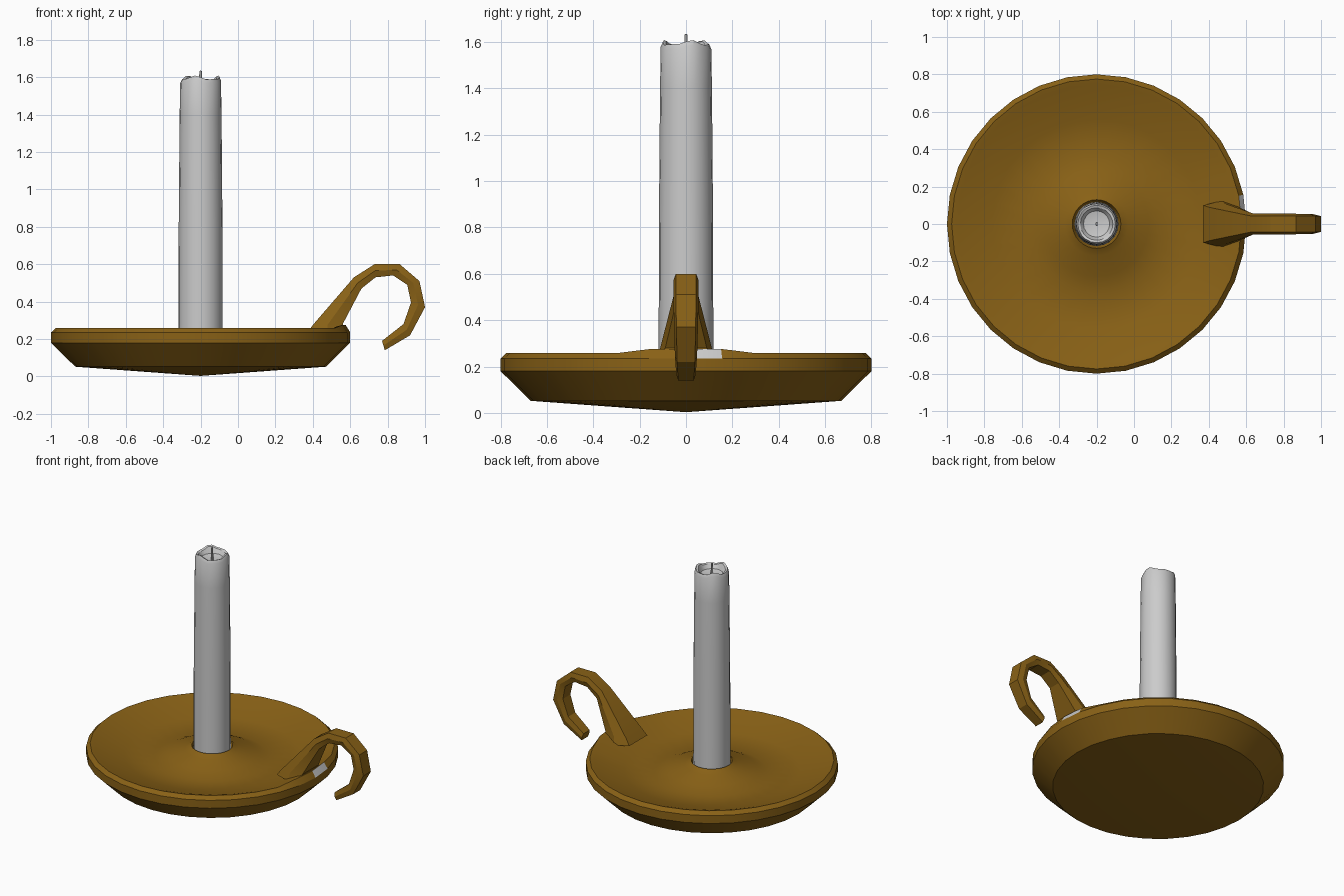
import bpy, bmesh, math

if "Cube" in bpy.data.objects:
    bpy.data.objects.remove(bpy.data.objects["Cube"])

CX = -0.2  # axis of the dish and candle


def material(name, rgb):
    m = bpy.data.materials.new(name)
    m.diffuse_color = (*rgb, 1)
    m.use_nodes = True
    m.node_tree.nodes["Principled BSDF"].inputs["Base Color"].default_value = m.diffuse_color
    return m


def finish(bm, name, mats=(), angle=30):
    bmesh.ops.remove_doubles(bm, verts=bm.verts, dist=1e-5)
    bmesh.ops.recalc_face_normals(bm, faces=bm.faces)
    mesh = bpy.data.meshes.new(name)
    bm.to_mesh(mesh)
    bm.free()
    for m in mats:
        mesh.materials.append(m)
    ob = bpy.data.objects.new(name, mesh)
    bpy.context.collection.objects.link(ob)
    bpy.ops.object.select_all(action='DESELECT')
    ob.select_set(True)
    bpy.context.view_layer.objects.active = ob
    bpy.ops.object.shade_smooth_by_angle(angle=math.radians(angle))
    return ob


def skin(rings, closed_ends=False):
    """Join equal-length closed rings of points with quads."""
    bm = bmesh.new()
    vs = [[bm.verts.new(p) for p in r] for r in rings]
    n = len(rings[0])
    for i, (a, b) in enumerate(zip(vs, vs[1:])):
        for k in range(n):
            f = bm.faces.new((a[k], a[(k + 1) % n], b[(k + 1) % n], b[k]))
            f.material_index = 1 if (i, k) == patch else 0
    if closed_ends:
        bm.faces.new(vs[0])
        bm.faces.new(vs[-1])
    return bm


def lathe(profile, n, lift=lambda i, k: 0):
    return skin([[(CX + r * math.cos(2 * math.pi * k / n),
                   r * math.sin(2 * math.pi * k / n), z + lift(i, k))
                  for k in range(n)] for i, (r, z) in enumerate(profile)])


brass = material("brass", (0.25, 0.12, 0.008))
pale = material("pale", (0.8, 0.8, 0.8))

# Dish: pointed base, flared wall, rounded rim, sunken floor, central mound
dish = [(0, 0.003), (0.67, 0.052), (0.8, 0.18), (0.8, 0.235), (0.775, 0.258),
        (0.745, 0.25), (0.56, 0.185), (0.36, 0.165), (0.28, 0.2),
        (0.17, 0.225), (0.13, 0.25), (0.115, 0.22), (0, 0.22)]
# rim swells slightly under the handle, with one pale face there
patch = (3, 0)
finish(lathe(dish, 32, lambda i, k: 0.018 if i in (4, 5) and k in (31, 0, 1) else 0),
       "dish", (brass, pale))
patch = None

# Candle: slight taper, uneven melted lip and hollow top
candle = [(0, 0.2), (0.118, 0.2), (0.117, 0.8), (0.112, 1.4), (0.109, 1.575),
          (0.1, 1.595), (0.087, 1.59), (0.07, 1.56), (0, 1.545)]
finish(lathe(candle, 20, lambda i, k: 0.009 * math.sin(k * 0.942 + 1)
             + 0.005 * math.sin(k * 1.885) if 4 <= i <= 6 else 0), "candle")

# Wick
wick = [(0, 1.53), (0.008, 1.53), (0.007, 1.633), (0, 1.635)]
finish(lathe(wick, 6), "wick")

# Handle: (outer x, outer z, inner x, inner z, half width) along the hook
hook = [(0.37, 0.235, 0.575, 0.215, 0.125), (0.40, 0.275, 0.56, 0.28, 0.112),
        (0.62, 0.53, 0.66, 0.47, 0.055), (0.73, 0.60, 0.735, 0.53, 0.055),
        (0.865, 0.60, 0.83, 0.54, 0.055), (0.97, 0.51, 0.905, 0.49, 0.054),
        (1.0, 0.37, 0.925, 0.395, 0.052), (0.92, 0.22, 0.885, 0.28, 0.048),
        (0.785, 0.14, 0.77, 0.19, 0.042)]
section = [(0, -0.8), (0, 0.8), (0.5, 1), (1, 0.8), (1, -0.8), (0.5, -1)]
finish(skin([[(ox + (ix - ox) * t, w * s, oz + (iz - oz) * t) for t, s in section]
             for ox, oz, ix, iz, w in hook], True), "handle", (brass,), 20)
